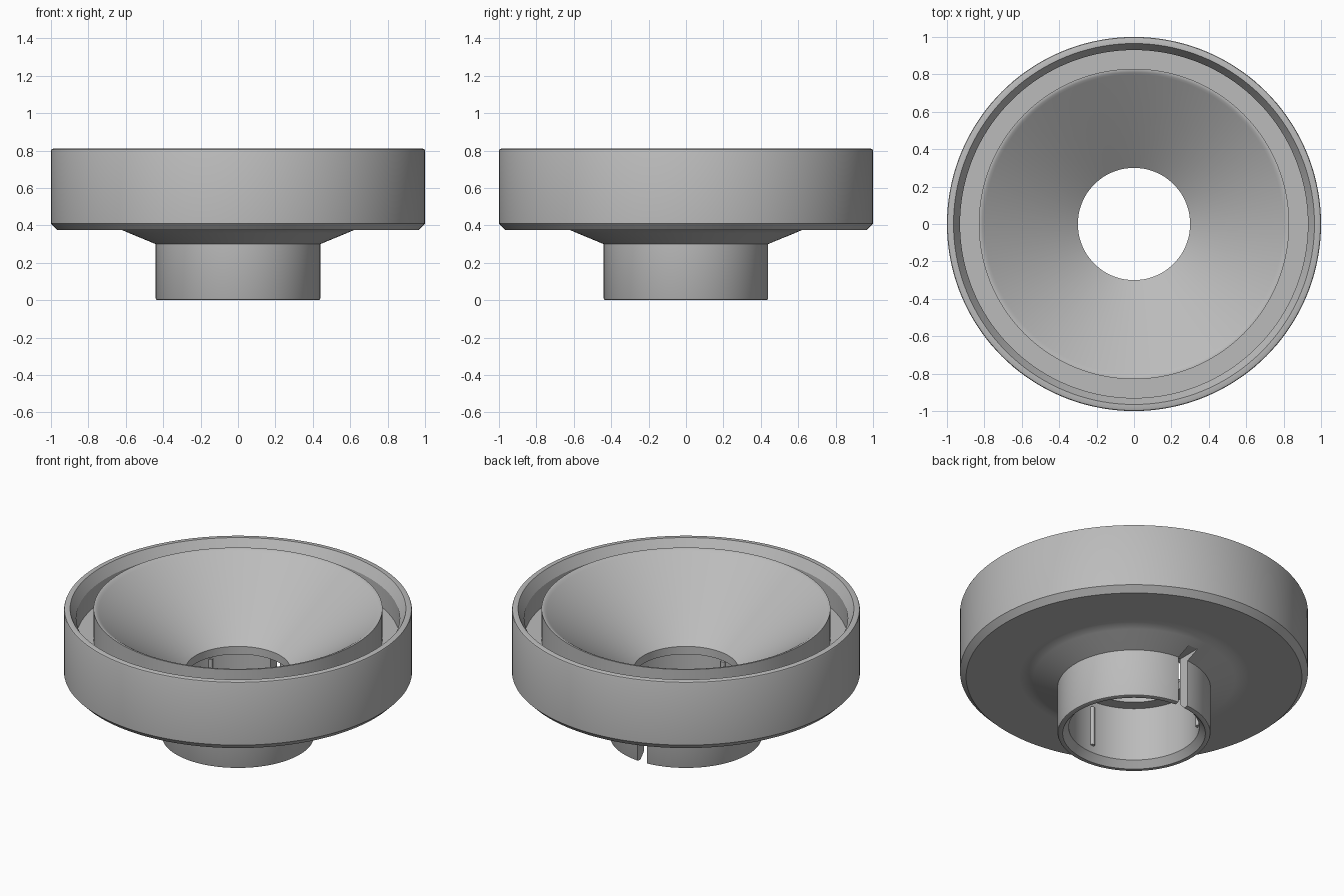
import bpy
import bmesh
from math import radians, cos, sin, tau
from mathutils import Vector

SIDES = 144

cube = bpy.data.objects.get("Cube")
if cube:
    bpy.data.objects.remove(cube, do_unlink=True)

grey = bpy.data.materials.new("light grey")
grey.use_nodes = True
colour = (0.5, 0.5, 0.5, 1)
grey.diffuse_color = colour
grey.node_tree.nodes["Principled BSDF"].inputs["Base Color"].default_value = colour


def finish(name, bm):
    bmesh.ops.recalc_face_normals(bm, faces=bm.faces)
    mesh = bpy.data.meshes.new(name)
    bm.to_mesh(mesh)
    bm.free()
    mesh.materials.append(grey)
    obj = bpy.data.objects.new(name, mesh)
    bpy.context.collection.objects.link(obj)
    return obj


def select(obj):
    bpy.ops.object.select_all(action="DESELECT")
    obj.select_set(True)
    bpy.context.view_layer.objects.active = obj


def lathe(name, profile):
    # Closed (radius, height) profile turned about the z axis
    bm = bmesh.new()
    rings = []
    for r, z in profile:
        rings.append([bm.verts.new((r * cos(tau * i / SIDES), r * sin(tau * i / SIDES), z))
                      for i in range(SIDES)])
    for a, b in zip(rings, rings[1:] + rings[:1]):
        for i in range(SIDES):
            j = (i + 1) % SIDES
            bm.faces.new((a[i], a[j], b[j], b[i]))
    return finish(name, bm)


# Funnel body: socket, flared underside, outer wall, groove, inner cone, bore
body = lathe("funnel_body", [
    (0.41, 0), (0.43, 0), (0.437, 0.003), (0.44, 0.01), (0.44, 0.3),
    (0.58, 0.358), (0.62, 0.375), (0.66, 0.375), (0.965, 0.375),
    (1, 0.41), (1, 0.8), (0.997, 0.807), (0.99, 0.81), (0.965, 0.81),
    (0.93, 0.75), (0.93, 0.62), (0.83, 0.62), (0.83, 0.81),
    (0.822, 0.81), (0.812, 0.806), (0.8, 0.798),
    (0.3, 0.43), (0.3, 0.38), (0.375, 0.38), (0.375, 0.04),
])

# Slot through the back of the socket
bm = bmesh.new()
bmesh.ops.create_cube(bm, size=1)
bmesh.ops.scale(bm, verts=bm.verts, vec=Vector((0.066, 0.2, 0.44)))
bmesh.ops.translate(bm, verts=bm.verts, vec=Vector((0, 0.43, 0.12)))
cutter = finish("slot_cutter", bm)
cutter.hide_render = True

select(body)
cut = body.modifiers.new("slot", "BOOLEAN")
cut.operation = "DIFFERENCE"
cut.solver = "EXACT"
cut.object = cutter
bpy.ops.object.modifier_apply(modifier=cut.name)
bpy.data.objects.remove(cutter, do_unlink=True)
bpy.ops.object.shade_smooth_by_angle(angle=radians(30))

# Three thin grip ribs inside the socket
for n, angle in enumerate((30, 150, 270), 1):
    bm = bmesh.new()
    bmesh.ops.create_cone(bm, cap_ends=True, segments=16,
                          radius1=0.014, radius2=0.014, depth=0.25)
    a = radians(angle)
    bmesh.ops.translate(bm, verts=bm.verts,
                        vec=Vector((0.372 * cos(a), 0.372 * sin(a), 0.21)))
    rib = finish(f"grip_rib_{n}", bm)
    select(rib)
    bpy.ops.object.shade_smooth_by_angle(angle=radians(40))
